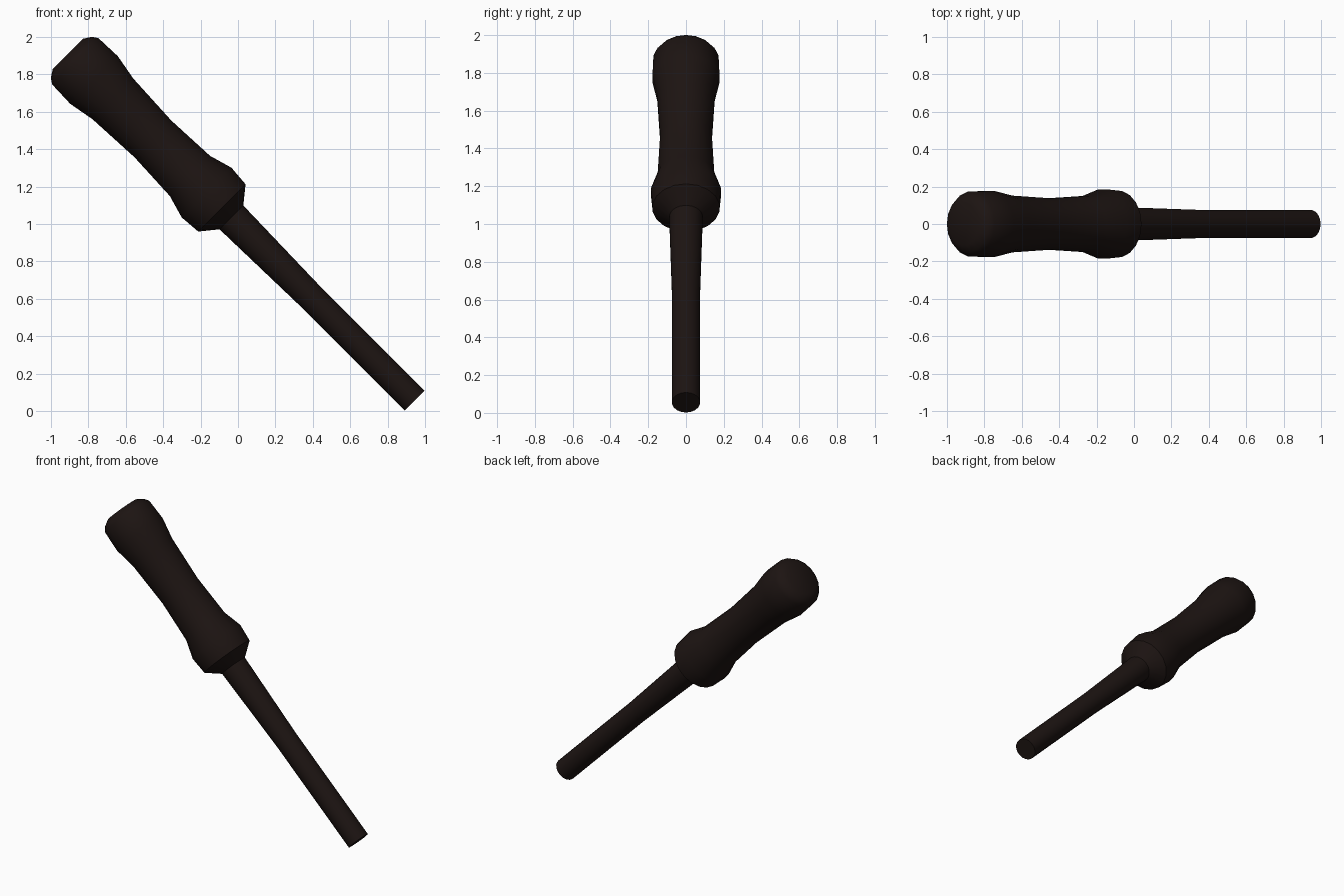
import bpy, bmesh
from math import pi, cos, sin, radians
from mathutils import Matrix

if "Cube" in bpy.data.objects:
    bpy.data.objects.remove(bpy.data.objects["Cube"])

SIDES = 18
dark = bpy.data.materials.new("dark_brown")
dark.diffuse_color = (0.012, 0.007, 0.006, 1)
dark.use_nodes = True
dark.node_tree.nodes["Principled BSDF"].inputs["Base Color"].default_value = dark.diffuse_color

# local z runs along the tool axis; tilt 45 degrees about the point (0.5, 0, 0.5)
TILT = Matrix.Translation((0.5, 0, 0.5)) @ Matrix.Rotation(radians(-45), 4, 'Y')


def lathe(name, profile, cap_start=False, cap_end=False):
    bm = bmesh.new()
    rings = []
    for r, u in profile:
        rings.append([bm.verts.new((r * cos(2 * pi * i / SIDES), r * sin(2 * pi * i / SIDES), u))
                      for i in range(SIDES)])
    for a, b in zip(rings, rings[1:]):
        for i in range(SIDES):
            j = (i + 1) % SIDES
            bm.faces.new((a[i], a[j], b[j], b[i]))
    if cap_start:
        bm.faces.new(rings[0][::-1])
    if cap_end:
        bm.faces.new(rings[-1])
    bm.transform(TILT)
    me = bpy.data.meshes.new(name)
    bm.to_mesh(me)
    bm.free()
    ob = bpy.data.objects.new(name, me)
    bpy.context.collection.objects.link(ob)
    me.materials.append(dark)
    bpy.ops.object.select_all(action='DESELECT')
    ob.select_set(True)
    bpy.context.view_layer.objects.active = ob
    bpy.ops.object.shade_smooth_by_angle(angle=radians(35))
    return ob


# slender shaft, slightly wider where it enters the handle
lathe("shaft", [(0.075, -0.629), (0.075, 0.163), (0.09, 0.757)], cap_start=True)

# grip with collar, waist and rounded pommel; offsets are measured from the tilt point
S = 0.0
lathe("handle", [(0.09, 0.757), (0.179, 0.829), (0.188, 0.945), (0.152, 1.07), (0.139, 1.35),
                 (0.154, 1.653), (0.180, 1.796), (0.175, 1.937), (0.155, 1.967), (0.115, 1.993)],
      cap_end=True)
